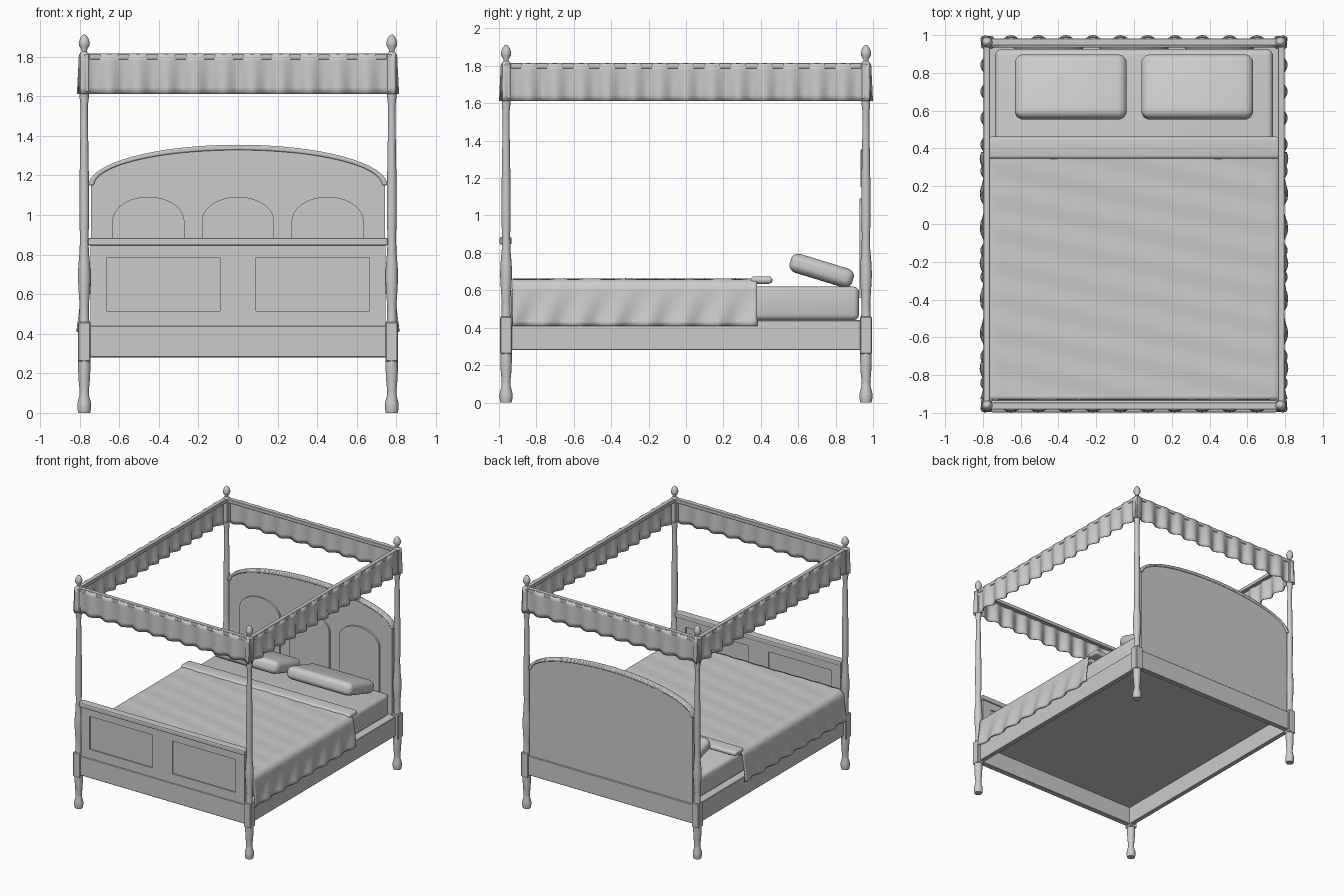
import bpy, bmesh, math
from mathutils import Matrix

cube = bpy.data.objects.get("Cube")
if cube:
    bpy.data.objects.remove(cube, do_unlink=True)

grey = bpy.data.materials.new("plain_grey")
grey.use_nodes = True
grey.diffuse_color = (0.6, 0.6, 0.6, 1)
grey.node_tree.nodes["Principled BSDF"].inputs["Base Color"].default_value = (0.6, 0.6, 0.6, 1)

PX, PY = 0.777, 0.962      # post centres
SIDES = (("left", 1), ("right", -1))


def finish(name, bm, smooth=False):
    bmesh.ops.recalc_face_normals(bm, faces=bm.faces)
    mesh = bpy.data.meshes.new(name)
    bm.to_mesh(mesh)
    bm.free()
    mesh.materials.append(grey)
    ob = bpy.data.objects.new(name, mesh)
    bpy.context.collection.objects.link(ob)
    if smooth:
        bpy.ops.object.select_all(action="DESELECT")
        ob.select_set(True)
        bpy.context.view_layer.objects.active = ob
        bpy.ops.object.shade_smooth_by_angle(angle=math.radians(40))
    return ob


def box(name, x, y, z, bevel=0.004, segments=1, smooth=False):
    """Bevelled box from (min, max) spans."""
    bm = bmesh.new()
    spans = (x, y, z)
    size = [b - a for a, b in spans]
    mid = [(a + b) / 2 for a, b in spans]
    bmesh.ops.create_cube(bm, size=1, matrix=Matrix.Translation(mid) @ Matrix.Diagonal((*size, 1)))
    if bevel:
        bmesh.ops.bevel(bm, geom=bm.edges[:], offset=bevel, segments=segments,
                        profile=0.5, affect="EDGES")
    return finish(name, bm, smooth)


def lathe(name, x, y, profile, steps=20):
    """Turned part from (radius, height) pairs."""
    bm = bmesh.new()
    rings = []
    for r, z in profile:
        angles = [math.tau * i / steps for i in range(steps)]
        rings.append([bm.verts.new((x + r * math.cos(a), y + r * math.sin(a), z)) for a in angles])
    for low, high in zip(rings, rings[1:]):
        for i in range(steps):
            j = (i + 1) % steps
            bm.faces.new((low[i], low[j], high[j], high[i]))
    bm.faces.new(rings[0])
    bm.faces.new(rings[-1])
    return finish(name, bm, True)


def slab(name, outline, y0, y1, smooth=False):
    """Outline in x, z pushed from y0 to y1."""
    bm = bmesh.new()
    face = bm.faces.new([bm.verts.new((x, y0, z)) for x, z in outline])
    out = bmesh.ops.extrude_face_region(bm, geom=[face])
    verts = [g for g in out["geom"] if isinstance(g, bmesh.types.BMVert)]
    bmesh.ops.translate(bm, verts=verts, vec=(0, y1 - y0, 0))
    return finish(name, bm, smooth)


def sheet(name, nu, nv, point, thickness):
    """Cloth grid from a function of u and v in 0..1."""
    bm = bmesh.new()
    grid = [[bm.verts.new(point(i / nu, j / nv)) for j in range(nv + 1)] for i in range(nu + 1)]
    for i in range(nu):
        for j in range(nv):
            bm.faces.new((grid[i][j], grid[i + 1][j], grid[i + 1][j + 1], grid[i][j + 1]))
    ob = finish(name, bm, True)
    mod = ob.modifiers.new("thickness", "SOLIDIFY")
    mod.thickness = thickness
    mod.offset = 0
    return ob


def arch(half, spring, rise, cx=0, steps=32):
    return [(cx + half * math.cos(math.pi * i / steps), spring + rise * math.sin(math.pi * i / steps))
            for i in range(steps + 1)]


# Four posts: turned leg, square block, turned shaft, finial
LEG = [(0.030, 0), (0.034, 0.02), (0.034, 0.05), (0.025, 0.085), (0.023, 0.11),
       (0.028, 0.16), (0.031, 0.22), (0.031, 0.265)]
SHAFT = [(0.027, 0.45), (0.024, 0.48), (0.023, 0.54), (0.028, 0.61), (0.032, 0.68), (0.030, 0.74),
         (0.023, 0.82), (0.022, 0.9), (0.025, 1.0), (0.024, 1.15), (0.019, 1.45), (0.018, 1.55),
         (0.023, 1.59), (0.023, 1.63)]
FINIAL = [(0.024, 1.815), (0.014, 1.825), (0.014, 1.835), (0.026, 1.855), (0.028, 1.87),
          (0.021, 1.893), (0.010, 1.908), (0.003, 1.912)]
for side, sx in SIDES:
    for end, sy in (("front", -1), ("back", 1)):
        x, y = sx * PX, sy * PY
        tag = f"{end}_{side}_post"
        lathe(tag + "_leg", x, y, LEG)
        lathe(tag + "_shaft", x, y, SHAFT)
        lathe(tag + "_finial", x, y, FINIAL)
        for part, w, z in (("block", 0.032, (0.26, 0.46)), ("top", 0.026, (1.62, 1.815))):
            box(f"{tag}_{part}", (x - w, x + w), (y - w, y + w), z, 0.005)

# Bed frame
for side, sx in SIDES:
    box(side + "_side_rail", sorted((sx * 0.745, sx * 0.783)), (-0.94, 0.94), (0.28, 0.44))
box("front_rail", (-0.75, 0.75), (-0.985, -0.94), (0.28, 0.44))
box("back_rail", (-0.75, 0.75), (0.94, 0.982), (0.28, 0.44))
box("bed_base", (-0.75, 0.75), (-0.945, 0.945), (0.425, 0.44), 0)

# Footboard: thin core with a frame leaving two sunken panels on each face
box("footboard_core", (-0.745, 0.745), (-0.971, -0.953), (0.44, 0.85), 0)
FY = (-0.981, -0.943)
box("footboard_lower_bar", (-0.745, 0.745), FY, (0.44, 0.515), 0)
box("footboard_upper_bar", (-0.745, 0.745), FY, (0.785, 0.85), 0)
box("footboard_centre_stile", (-0.09, 0.09), FY, (0.515, 0.785), 0)
for side, sx in SIDES:
    box(side + "_footboard_stile", sorted((sx * 0.665, sx * 0.745)), FY, (0.515, 0.785), 0)
box("footboard_cap", (-0.757, 0.757), (-0.997, -0.932), (0.845, 0.885), 0.009, 2)

# Headboard with rounded top moulding and three raised arches
slab("headboard", [(-0.742, 0.44), (0.742, 0.44)] + arch(0.742, 1.15, 0.195), 0.942, 0.974)
moulding = slab("headboard_moulding",
                arch(0.755, 1.15, 0.205) + arch(0.728, 1.15, 0.178)[::-1], 0.934, 0.982, True)
bev = moulding.modifiers.new("soft_edge", "BEVEL")
bev.width = 0.007
bev.segments = 2
for name, cx in (("right", -0.453), ("centre", 0), ("left", 0.453)):
    slab(name + "_headboard_arch",
         [(cx - 0.182, 0.56), (cx + 0.182, 0.56)] + arch(0.182, 0.97, 0.122, cx, 20), 0.927, 0.945)

# Mattress and pillows
box("mattress", (-0.735, 0.735), (-0.935, 0.925), (0.44, 0.62), 0.03, 3, True)
for side, sx in SIDES:
    pillow = box(side + "_pillow", (-0.296, 0.296), (-0.175, 0.175), (-0.06, 0.06), 0.045, 5, True)
    for v in pillow.data.vertices:
        v.co.z *= 1 - 0.25 * (abs(v.co.x) / 0.296) ** 4
    pillow.location = (sx * 0.335, 0.725, 0.705)
    pillow.rotation_euler.x = math.radians(-17)


# Quilted blanket draped over both sides
def blanket_point(u, v):
    y = -0.928 + v * 1.308
    top, drop, r = 0.655, 0.245, 0.045
    flat = 0.785 - r
    curve = r * math.pi / 2
    total = flat + curve + drop - r
    s = (2 * u - 1) * total
    sign, s = math.copysign(1, s), abs(s)
    if s <= flat:
        x, z = s, top + 0.0035 * math.sin(22 * (s * sign + y)) * math.sin(14 * (s * sign - y))
    elif s <= flat + curve:
        a = (s - flat) / r
        x, z = flat + r * math.sin(a), top - r + r * math.cos(a)
    else:
        fall = s - flat - curve
        x, z = 0.785 + 0.06 * fall, top - r - fall
        x += 0.07 * fall * math.sin(34 * y + 12 * fall)
    return sign * x, y, z


sheet("blanket", 80, 80, blanket_point, 0.012)
box("blanket_side_fill", (-0.755, 0.755), (-0.928, 0.37), (0.6, 0.647), 0.015, 2, True)
box("folded_sheet", (-0.772, 0.772), (0.345, 0.462), (0.635, 0.674), 0.018, 4, True)

# Canopy rails and gathered valances
for side, sx in SIDES:
    box(side + "_canopy_rail", sorted((sx * 0.762, sx * 0.797)), (-PY, PY), (1.785, 1.815), 0.003)
for end, sy in (("front", -1), ("back", 1)):
    box(end + "_canopy_rail", (-PX, PX), sorted((sy * 0.945, sy * 0.982)), (1.785, 1.815), 0.003)


def valance(name, half, offset, along_x, sign):
    waves = round(2 * half / 0.145)

    def point(u, v):
        t = (2 * u - 1) * half
        fold = (0.006 + 0.010 * v) * math.cos(math.tau * waves * u)
        d = sign * (offset + fold)
        z = 1.812 - 0.2 * v
        return (t, d, z) if along_x else (d, t, z)

    sheet(name, waves * 12, 6, point, 0.006)


for name, sign in (("front", -1), ("back", 1)):
    valance(name + "_valance", 0.795, 0.981, True, sign)
for name, sign in SIDES:
    valance(name + "_valance", 0.981, 0.795, False, sign)
